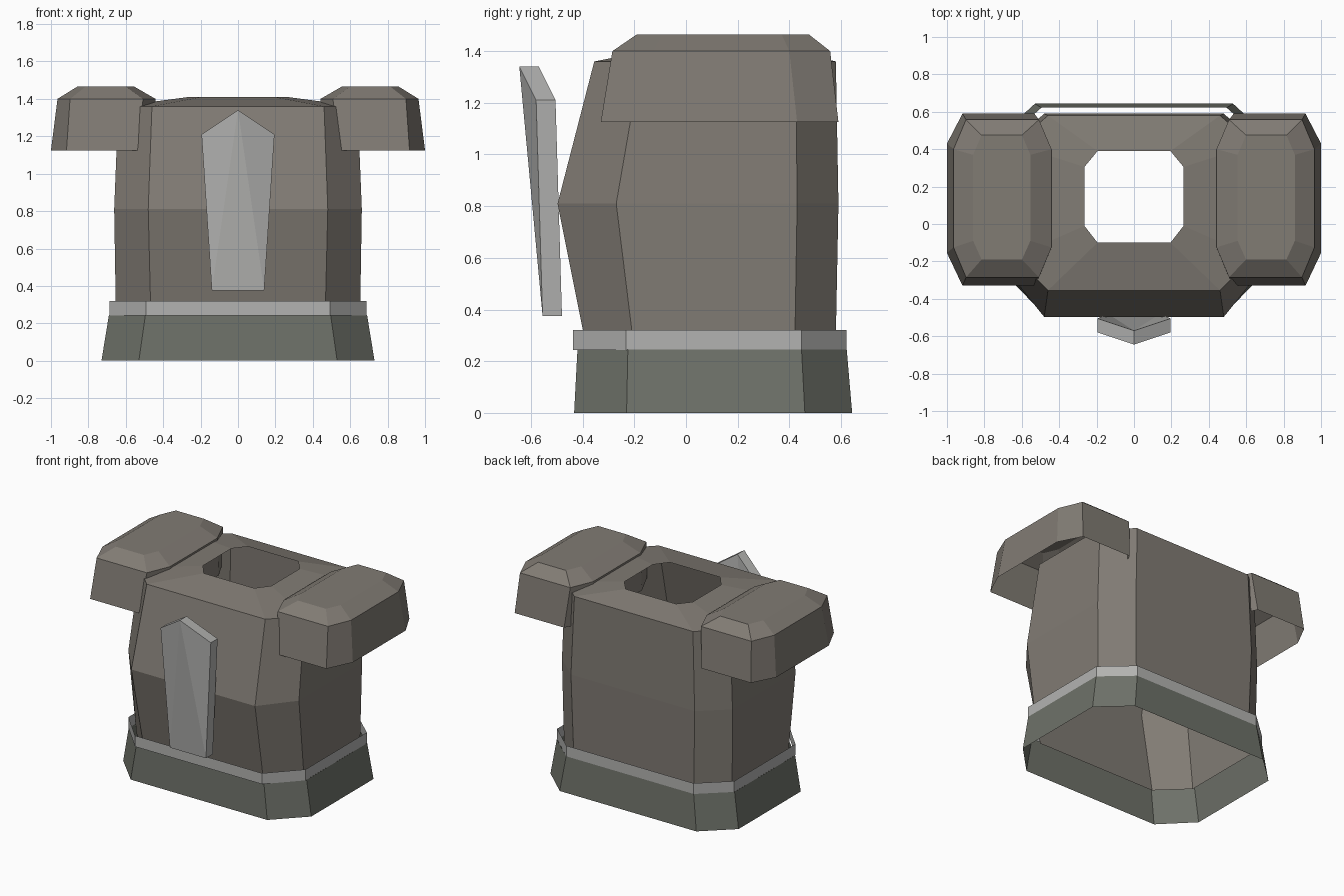
import bpy

if "Cube" in bpy.data.objects:
    bpy.data.objects.remove(bpy.data.objects["Cube"])


def material(name, rgb):
    m = bpy.data.materials.new(name)
    m.diffuse_color = (*rgb, 1)
    m.use_nodes = True
    m.node_tree.nodes["Principled BSDF"].inputs["Base Color"].default_value = m.diffuse_color
    return m


STEEL = material("warm_steel", (0.22, 0.20, 0.175))
CLOTH = material("dark_green", (0.155, 0.165, 0.14))
TRIM = material("light_trim", (0.45, 0.45, 0.44))


def octagon(z, half_x, corner_x, y0, y0c, y1c, y1, cx=0):
    """Chamfered rectangle at height z, counter-clockwise from above."""
    pts = [(-corner_x, y0), (corner_x, y0), (half_x, y0c), (half_x, y1c),
           (corner_x, y1), (-corner_x, y1), (-half_x, y1c), (-half_x, y0c)]
    return [(x + cx, y, z) for x, y in pts]


def make(name, verts, faces, mat):
    me = bpy.data.meshes.new(name)
    me.from_pydata(verts, [], faces)
    me.materials.append(mat)
    ob = bpy.data.objects.new(name, me)
    bpy.context.collection.objects.link(ob)
    return ob


def loft(name, rings, mat, cap=False):
    """Open shell skinned through rings, bottom to top."""
    n = len(rings[0])
    verts = [v for r in rings for v in r]
    faces = [(k * n + i, k * n + (i + 1) % n, (k + 1) * n + (i + 1) % n, (k + 1) * n + i)
             for k in range(len(rings) - 1) for i in range(n)]
    if cap:
        faces.append(tuple(range(len(verts) - n, len(verts))))
    return make(name, verts, faces, mat)


# Breastplate shell, open below, with the neck opening on top
loft("torso_shell", [
    octagon(0.20, 0.652, 0.465, -0.375, -0.195, 0.42, 0.578),
    octagon(0.81, 0.662, 0.48, -0.497, -0.27, 0.43, 0.59),
    octagon(1.36, 0.64, 0.46, -0.355, -0.175, 0.425, 0.58),
    octagon(1.41, 0.265, 0.195, -0.10, -0.01, 0.305, 0.39),
], STEEL)

# Flared skirt and the light belt above it
loft("skirt", [
    octagon(0.0, 0.73, 0.53, -0.433, -0.23, 0.46, 0.643),
    octagon(0.245, 0.69, 0.495, -0.42, -0.225, 0.447, 0.622),
], CLOTH)
loft("belt", [
    octagon(0.243, 0.687, 0.493, -0.438, -0.232, 0.447, 0.622),
    octagon(0.32, 0.687, 0.493, -0.438, -0.232, 0.447, 0.622),
], TRIM)

# Shoulder pads, open below, mirrored to the other side
pad = loft("shoulder_pads", [
    octagon(1.125, 0.275, 0.192, -0.33, -0.155, 0.43, 0.59, 0.725),
    octagon(1.40, 0.262, 0.195, -0.285, -0.125, 0.40, 0.558, 0.703),
    octagon(1.465, 0.153, 0.108, -0.19, -0.09, 0.37, 0.475, 0.707),
], STEEL, cap=True)
mirror = pad.modifiers.new("mirror", 'MIRROR')
mirror.use_axis[0] = True
mirror.use_mirror_merge = False

# Pointed plate standing in front of the chest
outline = [(-0.14, -0.555, 0.375), (0.14, -0.555, 0.375), (0.195, -0.58, 1.21),
           (0, -0.645, 1.34), (-0.195, -0.58, 1.21)]
back = [(x, y + 0.075, z) for x, y, z in outline]
fan = [(3, 0, 1), (3, 1, 2), (3, 4, 0)]
faces = fan + [tuple(i + 5 for i in reversed(f)) for f in fan]
faces += [(i, i + 5, (i + 1) % 5 + 5, (i + 1) % 5) for i in range(5)]
make("chest_plate", outline + back, faces, TRIM)
